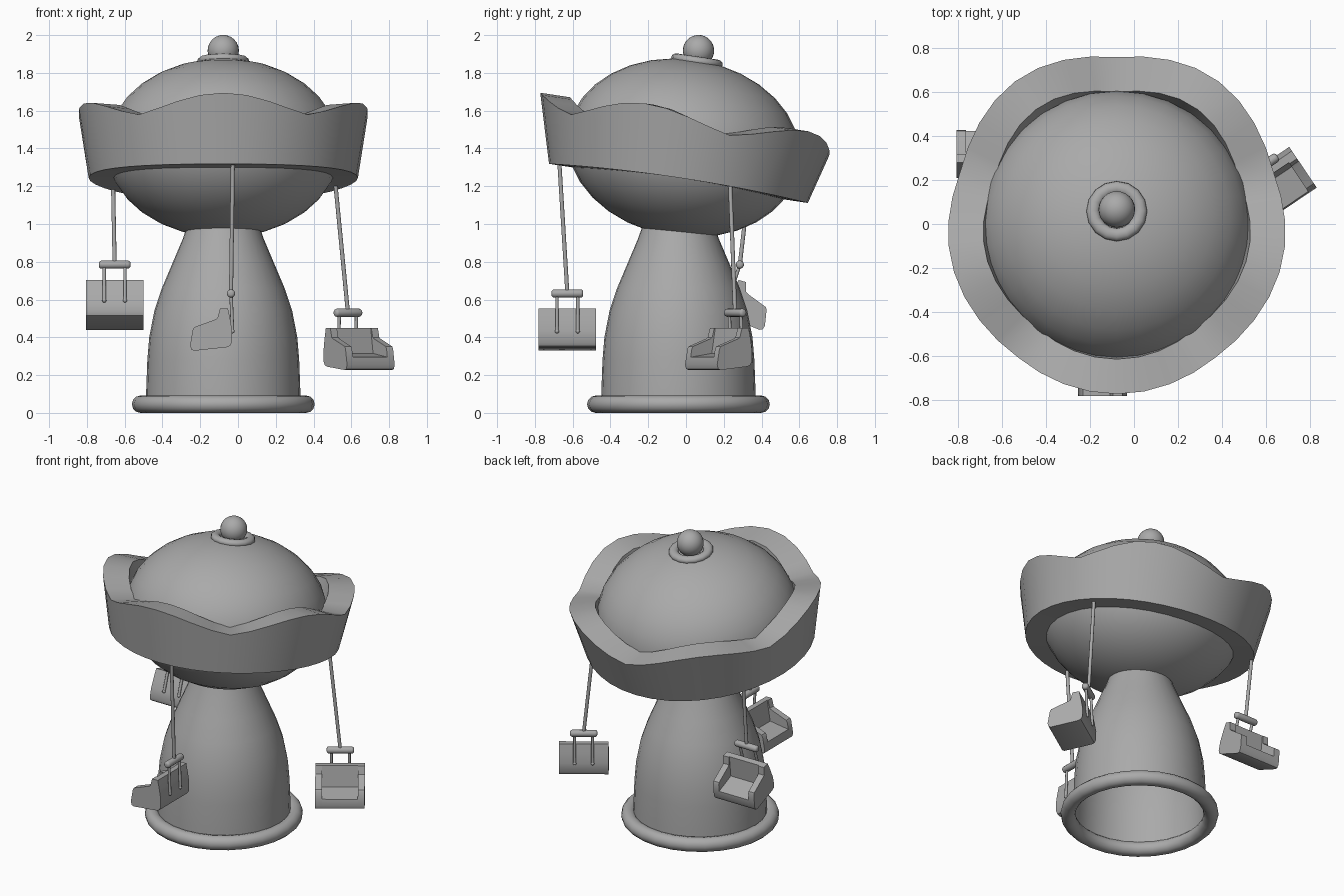
import bpy, bmesh, math
from mathutils import Matrix, Vector

if "Cube" in bpy.data.objects:
    bpy.data.objects.remove(bpy.data.objects["Cube"])

grey = bpy.data.materials.new("plain_grey")
grey.diffuse_color = (0.4, 0.4, 0.4, 1)
grey.use_nodes = True
grey.node_tree.nodes["Principled BSDF"].inputs["Base Color"].default_value = grey.diffuse_color

CX, CY = -0.078, -0.04
# Tilted frame shared by everything on the spinning top
TOP = Matrix.Translation((CX, CY, 1.215)) @ Matrix.Rotation(math.radians(-8.6), 4, 'X')


def finish(name, bm, matrix=Matrix(), angle=35):
    bmesh.ops.recalc_face_normals(bm, faces=bm.faces)
    me = bpy.data.meshes.new(name)
    bm.to_mesh(me)
    bm.free()
    me.materials.append(grey)
    me.transform(matrix)
    ob = bpy.data.objects.new(name, me)
    bpy.context.collection.objects.link(ob)
    bpy.ops.object.select_all(action='DESELECT')
    ob.select_set(True)
    bpy.context.view_layer.objects.active = ob
    bpy.ops.object.shade_smooth_by_angle(angle=math.radians(angle))
    return ob


def lathe(name, ring, steps, matrix=Matrix(), closed=False, angle=35):
    """ring(theta) gives the (radius, z) section at that angle."""
    bm = bmesh.new()
    rows = []
    for i in range(steps):
        t = 2 * math.pi * i / steps
        rows.append([bm.verts.new((r * math.cos(t), r * math.sin(t), z)) for r, z in ring(t)])
    n = len(rows[0])
    for i in range(steps):
        a, b = rows[i], rows[(i + 1) % steps]
        for j in range(n if closed else n - 1):
            k = (j + 1) % n
            bm.faces.new((a[j], b[j], b[k], a[k]))
    return finish(name, bm, matrix, angle)


def torus(name, major, minor, steps, matrix, flat=1.0):
    sec = [(major + minor * math.cos(k * math.pi / 6), flat * minor * math.sin(k * math.pi / 6))
           for k in range(12)]
    return lathe(name, lambda t: sec, steps, matrix, closed=True, angle=60)


def ball(name, scale, matrix, u=32, v=16):
    bm = bmesh.new()
    bmesh.ops.create_uvsphere(bm, u_segments=u, v_segments=v, radius=1)
    bmesh.ops.scale(bm, vec=scale, verts=bm.verts)
    return finish(name, bm, matrix, 60)


def rod(name, a, b, radius, matrix=Matrix(), bevel=0.0):
    a, b = Vector(a), Vector(b)
    d = b - a
    bm = bmesh.new()
    bmesh.ops.create_cone(bm, cap_ends=True, segments=12, radius1=radius, radius2=radius, depth=d.length)
    if bevel:
        ends = [e for e in bm.edges if abs(e.verts[0].co.z - e.verts[1].co.z) < 1e-5]
        bmesh.ops.bevel(bm, geom=ends, offset=bevel, segments=3, profile=0.5, affect='EDGES')
    place = Matrix.Translation((a + b) / 2) @ d.to_track_quat('Z', 'Y').to_matrix().to_4x4()
    return finish(name, bm, matrix @ place, 50)


def slab(name, profile, y0, y1, matrix):
    """Side profile (forward, up) extruded across the width."""
    bm = bmesh.new()
    face = bm.faces.new([bm.verts.new((f, y0, z)) for f, z in profile])
    out = bmesh.ops.extrude_face_region(bm, geom=[face])
    moved = [v for v in out['geom'] if isinstance(v, bmesh.types.BMVert)]
    bmesh.ops.translate(bm, vec=(0, y1 - y0, 0), verts=moved)
    return finish(name, bm, matrix)


# Hollow tower and its foot ring
tower = [(0.41, 0.04), (0.408, 0.12), (0.402, 0.28), (0.392, 0.4), (0.365, 0.54),
         (0.325, 0.66), (0.27, 0.79), (0.215, 0.92), (0.19, 0.99)]
lathe("tower", lambda t: tower, 32, Matrix.Translation((CX, CY, 0)))
torus("foot_ring", 0.438, 0.046, 28, Matrix.Translation((CX, CY, 0.046)))

# Tilted dome with collar and knob
ball("dome", (0.62, 0.62, 0.47), TOP @ Matrix.Translation((0, 0, 0.19)))
torus("knob_collar", 0.108, 0.03, 16, TOP @ Matrix.Translation((0, 0, 0.655)), 0.8)
ball("knob", (0.083, 0.083, 0.083), TOP @ Matrix.Translation((0, 0, 0.711)), 24, 12)


# Flared rim with five scallops, slightly saddle-shaped
def rim_section(t):
    p = 2.5 * (t + math.pi / 2)
    wave = 0.5 * abs(math.cos(p)) + 0.5 * math.cos(p) ** 2
    h = 0.265 + 0.1 * wave
    side = math.cos(t) ** 2
    r = 0.693 + 0.02 * side
    top = r + h * 0.28 - 0.04 * side
    lift = 0.03 * side
    return [(r, lift), (top, h + lift), (top - 0.16, h + lift), (0.55, lift)]


lathe("scalloped_rim", rim_section, 40, TOP, closed=True)

# Hanging seats: bar centre, rod top, facing angle, nose-down pitch (degrees)
swings = [((-0.037, -0.628, 0.632), (-0.027, -0.672, 1.35), 180, 0),
          ((0.582, 0.26, 0.53), (0.512, 0.232, 1.25), -56, 0),
          ((-0.653, 0.285, 0.785), (-0.662, 0.338, 1.24), 90, 16)]
base = [(0.016, -0.08), (0.004, -0.138), (-0.006, -0.2), (-0.004, -0.26), (0.006, -0.278),
        (0.026, -0.285), (0.195, -0.303), (0.21, -0.297), (0.217, -0.275)]
arm = base + [(0.202, -0.19), (0.194, -0.178), (0.085, -0.138), (0.072, -0.13), (0.058, -0.08)]
middle = base + [(0.21, -0.235), (0.075, -0.215), (0.052, -0.08)]
W = 0.152

for i, (bar, top, facing, pitch) in enumerate(swings, 1):
    m = (Matrix.Translation(bar) @ Matrix.Rotation(math.radians(facing), 4, 'Z')
         @ Matrix.Rotation(math.radians(pitch), 4, 'Y'))
    rod(f"hanger_rod_{i}", top, bar, 0.011)
    rod(f"cross_bar_{i}", (0, -0.084, 0), (0, 0.084, 0), 0.022, m, bevel=0.014)
    slab(f"seat_{i}", middle, -W + 0.042, W - 0.042, m)
    for s, side in ((-1, "left"), (1, "right")):
        slab(f"seat_arm_{side}_{i}", arm, s * W, s * (W - 0.042), m)
        rod(f"seat_rod_{side}_{i}", (0, s * 0.055, 0), (-0.008, s * 0.055, -0.2), 0.009, m)
        ball(f"seat_rod_end_{side}_{i}", (0.011,) * 3,
             m @ Matrix.Translation((-0.008, s * 0.055, -0.2)), 12, 8)
